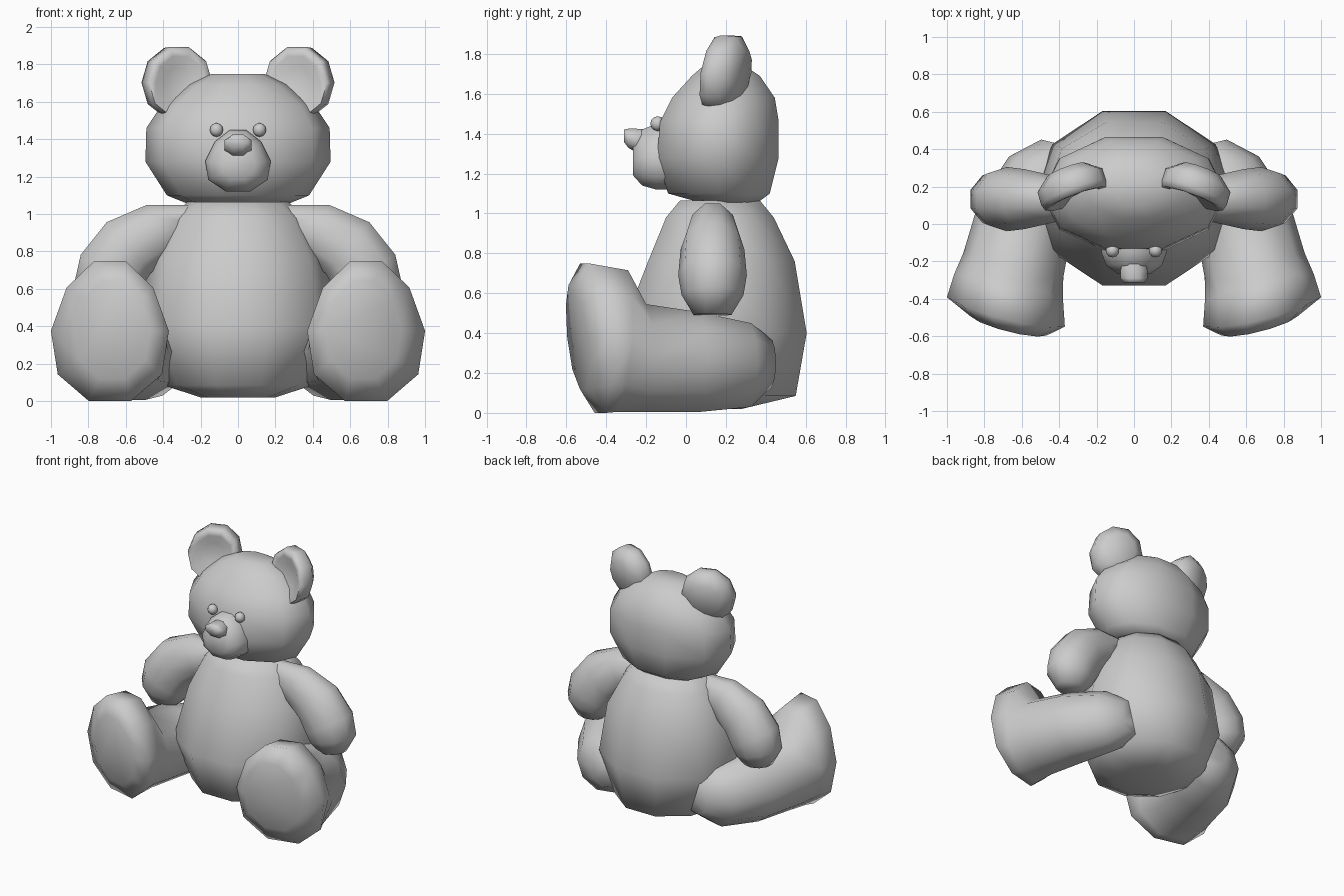
import bpy, bmesh
from math import sin, cos, pi, radians
from mathutils import Vector

if "Cube" in bpy.data.objects:
    bpy.data.objects.remove(bpy.data.objects["Cube"])


def loft(name, sections, n=10, side=1):
    """Skin oval sections (centre, u, v, taper) and cap both ends."""
    bm = bmesh.new()
    rings = []
    for c, u, v, taper in sections:
        ring = []
        for i in range(n):
            a = 2 * pi * (i + 0.5) / n
            b, s = cos(a) / cos(pi / n), sin(a)
            p = Vector(c) + Vector(u) * s * (1 - taper * b) + Vector(v) * b
            ring.append(bm.verts.new((p.x * side, p.y, p.z)))
        rings.append(ring)
    for r, q in zip(rings, rings[1:]):
        for i in range(n):
            j = (i + 1) % n
            bm.faces.new((r[i], r[j], q[j], q[i]))
    bm.faces.new(rings[0])
    bm.faces.new(rings[-1])
    bmesh.ops.recalc_face_normals(bm, faces=bm.faces)
    mesh = bpy.data.meshes.new(name)
    bm.to_mesh(mesh)
    bm.free()
    ob = bpy.data.objects.new(name, mesh)
    bpy.context.collection.objects.link(ob)
    smooth(ob)
    return ob


def smooth(ob):
    bpy.ops.object.select_all(action='DESELECT')
    ob.select_set(True)
    bpy.context.view_layer.objects.active = ob
    bpy.ops.object.shade_smooth_by_angle(angle=radians(80))


def level(z, y0, y1, rx):
    """Horizontal section from y0 to y1."""
    return ((0, (y0 + y1) / 2, z), (rx, 0, 0), (0, (y1 - y0) / 2, 0), 0)


def upright(y, z0, z1, rx, taper=0):
    """Section facing the front."""
    return ((0, y, (z0 + z1) / 2), (rx, 0, 0), (0, 0, (z1 - z0) / 2), taper)


# Torso
loft("body", [level(*r) for r in (
    (0.02, -0.12, 0.28, 0.20), (0.085, -0.25, 0.55, 0.40),
    (0.40, -0.33, 0.605, 0.54), (0.76, -0.19, 0.545, 0.475),
    (0.98, -0.10, 0.44, 0.36), (1.065, -0.03, 0.37, 0.27))])

# Head, muzzle and nose
loft("head", [level(*r) for r in (
    (1.055, 0.07, 0.36, 0.27), (1.10, -0.09, 0.42, 0.38),
    (1.28, -0.145, 0.465, 0.495), (1.46, -0.13, 0.465, 0.49),
    (1.58, -0.07, 0.445, 0.41), (1.69, 0.03, 0.37, 0.27),
    (1.75, 0.10, 0.28, 0.14))])
loft("muzzle", [upright(*r) for r in (
    (-0.05, 1.12, 1.45, 0.17, 0.2), (-0.15, 1.12, 1.45, 0.175, 0.2),
    (-0.22, 1.14, 1.42, 0.15, 0.2), (-0.265, 1.19, 1.35, 0.09, 0.1))])
loft("nose", [upright(*r) for r in (
    (-0.19, 1.32, 1.42, 0.065), (-0.25, 1.305, 1.425, 0.078),
    (-0.29, 1.33, 1.425, 0.077), (-0.312, 1.36, 1.42, 0.06))], n=8)

# Arm sections: x, z, direction x, direction z, half depth, half thickness
ARM = ((0.24, 0.95, 0.99, -0.1, 0.08, 0.10), (0.43, 0.905, 0.93, -0.37, 0.125, 0.155),
       (0.585, 0.82, 0.76, -0.65, 0.16, 0.18), (0.68, 0.69, 0.50, -0.87, 0.172, 0.185),
       (0.71, 0.59, 0.25, -0.97, 0.155, 0.17), (0.705, 0.492, 0.05, -1.0, 0.095, 0.10))
# Leg sections: x, y, z, half width, half height, taper, lean
LEG = ((0.37, 0.42, 0.25, 0.13, 0.12, 0, 0), (0.465, 0.31, 0.24, 0.21, 0.21, 0, 0),
       (0.58, 0.05, 0.255, 0.26, 0.25, 0, 0), (0.645, -0.22, 0.275, 0.275, 0.27, 0, 0),
       (0.67, -0.34, 0.36, 0.30, 0.355, 0.12, 0.03),
       (0.685, -0.47, 0.375, 0.325, 0.375, 0.15, -0.04),
       (0.67, -0.545, 0.38, 0.21, 0.26, 0.1, -0.03))
# Ear sections: offset along the normal, radius
EAR = ((-0.045, 0.08), (-0.07, 0.14), (-0.075, 0.18), (-0.04, 0.19), (0.03, 0.185), (0.09, 0.11))
yaw, ear_yaw = radians(14), radians(20)

for side, label in ((1, "right"), (-1, "left")):
    # Arm
    loft("arm_" + label, [((x, 0.133, z), (0, ry, 0), (-dz * r, 0, dx * r), 0)
                          for x, z, dx, dz, ry, r in ARM], side=side)
    # Leg with upturned foot
    loft("leg_" + label, [((x, y, z), (w * cos(yaw), w * sin(yaw), 0), (0, lean, h), t)
                          for x, y, z, w, h, t, lean in LEG], side=side)
    # Dished ear
    loft("ear_" + label, [((0.332 + w * sin(ear_yaw), 0.205 + w * cos(ear_yaw), 1.703),
                           (r * cos(ear_yaw), -r * sin(ear_yaw), 0), (0, 0.15 * r, r), 0)
                          for w, r in EAR], side=side)
    # Eye
    bpy.ops.mesh.primitive_uv_sphere_add(segments=10, ring_count=6, radius=0.037,
                                         location=(side * 0.115, -0.142, 1.45))
    eye = bpy.context.object
    eye.name = "eye_" + label
    smooth(eye)
